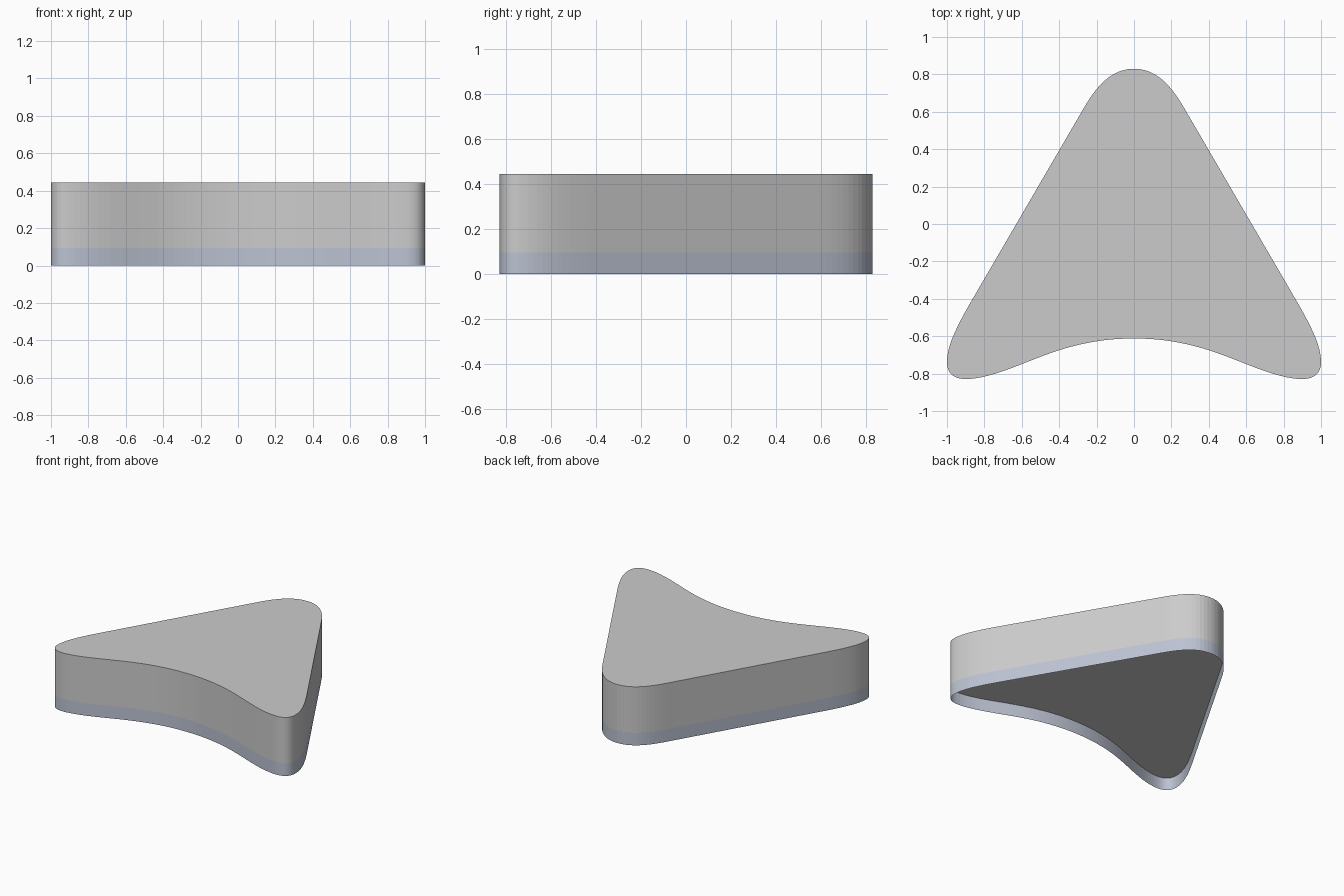
import bpy, bmesh
from mathutils import Vector
from mathutils.geometry import interpolate_bezier

if "Cube" in bpy.data.objects:
    bpy.data.objects.remove(bpy.data.objects["Cube"])

BAND, TOP, STEPS = 0.095, 0.445, 14

# Right half of the outline: point, handle, handle, point
SEGMENTS = [
    ((0, .83), (.14, .83), (.22, .705), (.28, .60)),
    ((.28, .60), (.48, .257), (.68, -.087), (.88, -.43)),
    ((.88, -.43), (.96, -.57), (1, -.66), (1, -.74)),
    ((1, -.74), (1, -.80), (.96, -.829), (.90, -.829)),
    ((.90, -.829), (.78, -.829), (.62, -.755), (.50, -.71)),
    ((.50, -.71), (.33, -.645), (.18, -.612), (0, -.612)),
]
half = []
for i, seg in enumerate(SEGMENTS):
    pts = interpolate_bezier(*[Vector((*p, 0)) for p in seg], 2 if i == 1 else STEPS)
    half += [(p.x, p.y) for p in pts[:-1]]
half.append((0, -.612))
# Full outline, counter-clockwise, mirrored across x
outline = [(-x, y) for x, y in half] + half[-2:0:-1]


def wall(name, z0, z1, capped):
    bm = bmesh.new()
    low = [bm.verts.new((x, y, z0)) for x, y in outline]
    high = [bm.verts.new((x, y, z1)) for x, y in outline]
    n = len(outline)
    for i in range(n):
        j = (i + 1) % n
        bm.faces.new((low[i], low[j], high[j], high[i]))
    if capped:
        bm.faces.new(high)
        bm.faces.new(low[::-1])
    mesh = bpy.data.meshes.new(name)
    bm.to_mesh(mesh)
    bm.free()
    obj = bpy.data.objects.new(name, mesh)
    bpy.context.collection.objects.link(obj)
    return obj


# Solid slab above, thin open skirt below
wall("slab", BAND, TOP, True)
skirt = wall("base_skirt", 0, BAND, False)
mat = bpy.data.materials.new("blue_grey")
mat.diffuse_color = (.50, .54, .64, 1)
mat.use_nodes = True
mat.node_tree.nodes["Principled BSDF"].inputs["Base Color"].default_value = mat.diffuse_color
skirt.data.materials.append(mat)
